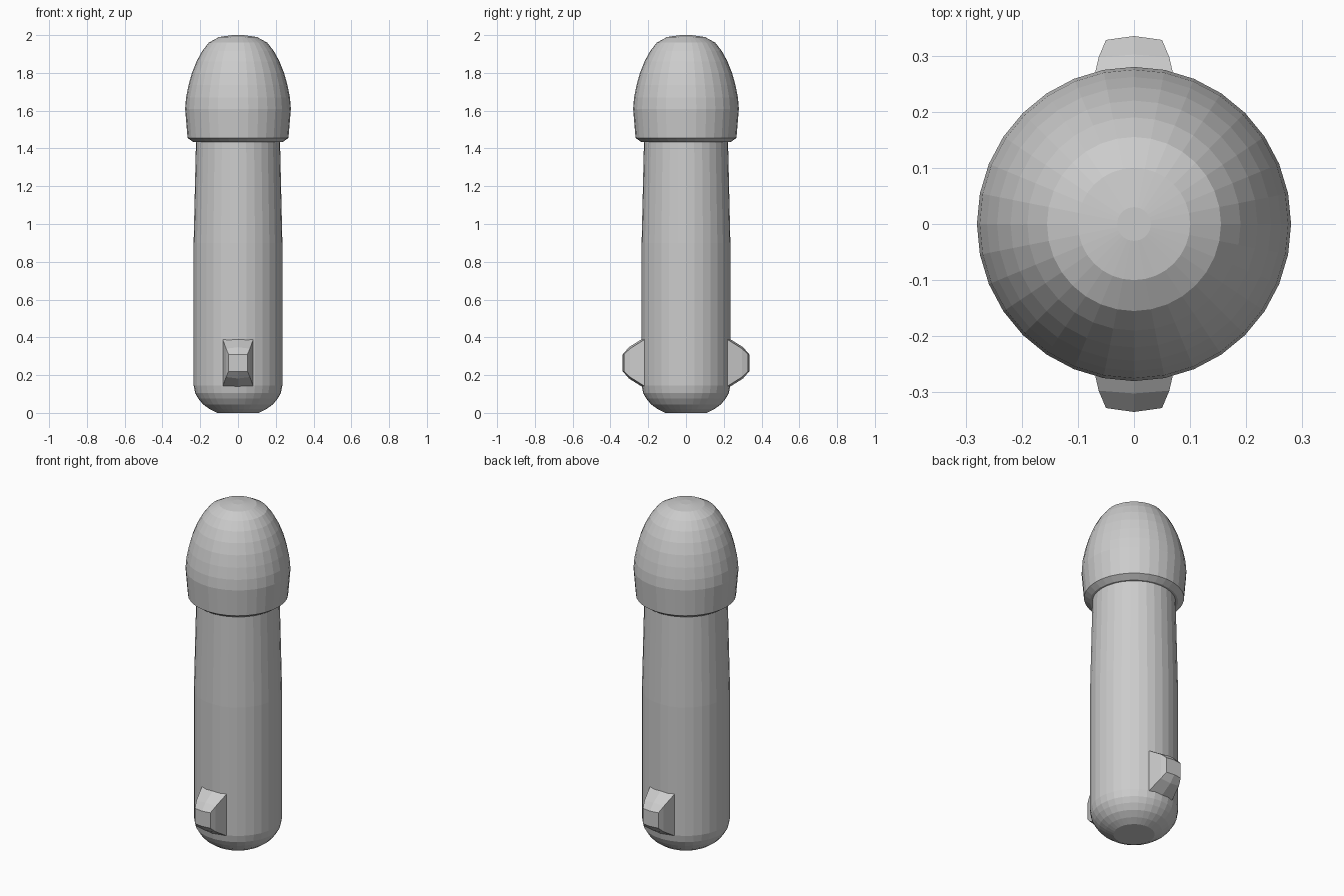
import bpy
import bmesh
import math

cube = bpy.data.objects.get("Cube")
if cube:
    bpy.data.objects.remove(cube)

# Single plain finish
grey = bpy.data.materials.new("light grey")
grey.use_nodes = True
colour = (0.6, 0.6, 0.6, 1)
grey.diffuse_color = colour
grey.node_tree.nodes["Principled BSDF"].inputs["Base Color"].default_value = colour

SIDES = 32


def loft(name, rings):
    """Skin a list of equal-length vertex rings and close both ends."""
    bm = bmesh.new()
    loops = [[bm.verts.new(co) for co in ring] for ring in rings]
    n = len(loops[0])
    for a, b in zip(loops, loops[1:]):
        for i in range(n):
            j = (i + 1) % n
            bm.faces.new((a[i], a[j], b[j], b[i]))
    bm.faces.new(loops[0])
    bm.faces.new(loops[-1])
    bmesh.ops.recalc_face_normals(bm, faces=bm.faces)
    mesh = bpy.data.meshes.new(name)
    bm.to_mesh(mesh)
    bm.free()
    mesh.materials.append(grey)
    obj = bpy.data.objects.new(name, mesh)
    bpy.context.collection.objects.link(obj)
    return obj


def lathe(name, profile):
    """Turn a (radius, height) profile around the z axis."""
    angles = [math.tau * i / SIDES for i in range(SIDES)]
    return loft(name, [[(r * math.cos(a), r * math.sin(a), z) for a in angles]
                       for r, z in profile])


# Tapered shaft with a rounded foot
lathe("body", [(0.11, 0), (0.15, 0.02), (0.185, 0.045), (0.21, 0.075),
               (0.227, 0.105), (0.235, 0.145), (0.235, 0.9), (0.222, 1.46)])

# Domed cap with a chamfered lower rim
lathe("cap", [(0.2, 1.433), (0.235, 1.433), (0.267, 1.455), (0.28, 1.61),
              (0.275, 1.67), (0.262, 1.735), (0.244, 1.8), (0.22, 1.86),
              (0.19, 1.915), (0.155, 1.96), (0.1, 1.99), (0.03, 2)])

# Faceted lugs on the front and back of the foot
LUG_Z = 0.265
# depth, half width, corner half height, ridge half height, ridge bulge
LUG_STEPS = [(0.18, 0.08, 0.125, 0.135, 0), (0.222, 0.08, 0.122, 0.133, 0),
             (0.297, 0.063, 0.075, 0.083, 0.005), (0.328, 0.05, 0.045, 0.045, 0.007)]
for side, name in ((-1, "front_lug"), (1, "back_lug")):
    rings = []
    for y, w, h, ridge, bulge in LUG_STEPS:
        outline = [(-w, -h, 0), (0, -ridge, bulge), (w, -h, 0),
                   (w, h, 0), (0, ridge, bulge), (-w, h, 0)]
        rings.append([(x, side * (y + b), LUG_Z + z) for x, z, b in outline])
    loft(name, rings)
